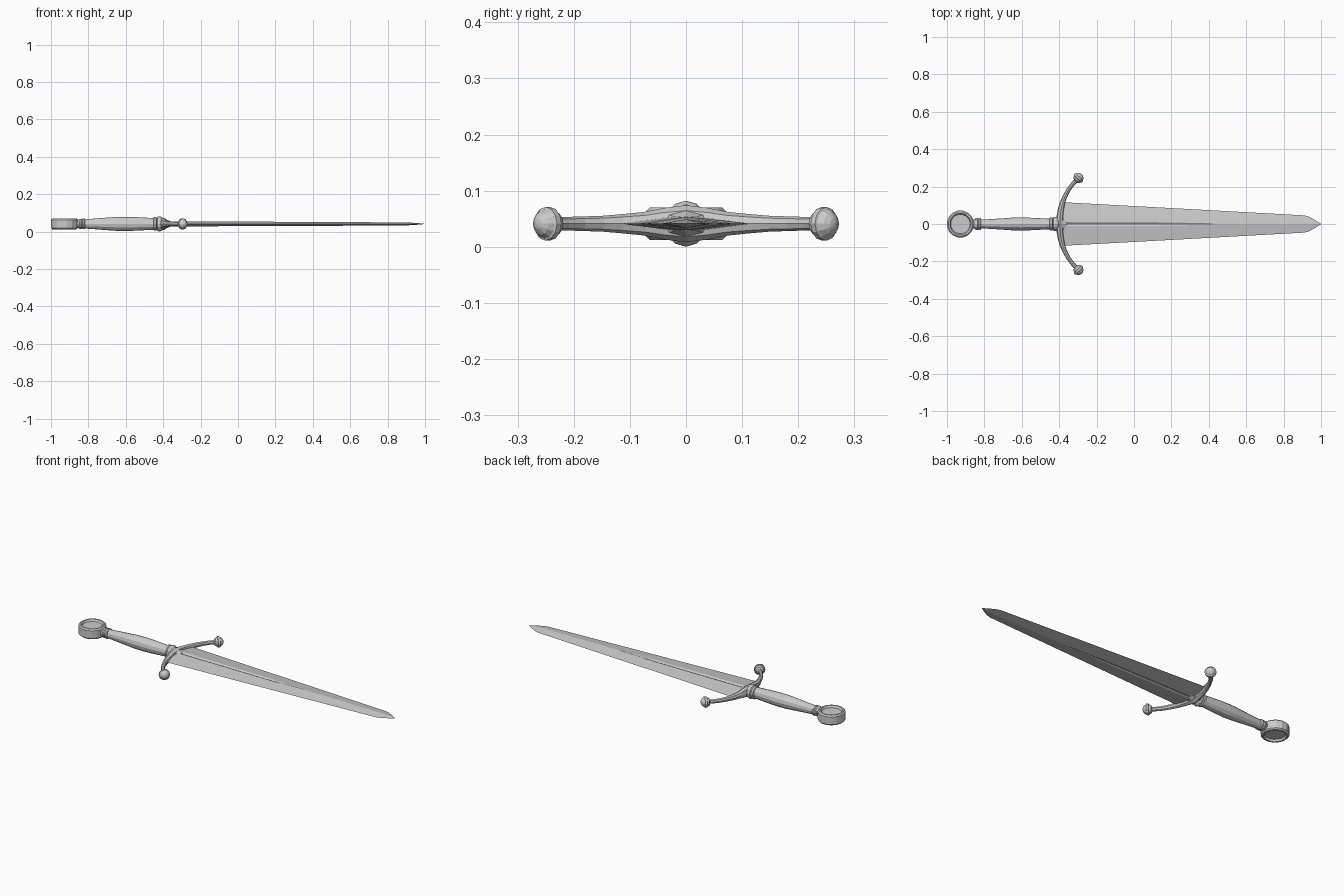
import bpy, math
from mathutils import Vector

if "Cube" in bpy.data.objects:
    bpy.data.objects.remove(bpy.data.objects["Cube"])

ZC = 0.041  # height of the sword's centre plane


def loft(name, rings):
    """Closed skin through rings of equal point count, capped at both ends."""
    n = len(rings[0])
    verts = [p for r in rings for p in r]
    faces = [tuple(range(n))[::-1], tuple(range(len(verts) - n, len(verts)))]
    for i in range(len(rings) - 1):
        for j in range(n):
            k = (j + 1) % n
            faces.append((i*n + j, i*n + k, (i+1)*n + k, (i+1)*n + j))
    me = bpy.data.meshes.new(name)
    me.from_pydata(verts, [], faces)
    me.validate()
    ob = bpy.data.objects.new(name, me)
    bpy.context.collection.objects.link(ob)
    bpy.context.view_layer.objects.active = ob
    ob.select_set(True)
    bpy.ops.object.mode_set(mode='EDIT')
    bpy.ops.mesh.select_all(action='SELECT')
    bpy.ops.mesh.remove_doubles(threshold=1e-5)
    bpy.ops.mesh.normals_make_consistent(inside=False)
    bpy.ops.object.mode_set(mode='OBJECT')
    ob.select_set(False)
    return ob


def oval(c, u, v, a, b, n, phase=0.0):
    """Ring of n points round c with radius a along u and b along v."""
    return [tuple(c + u*a*math.cos(t) + v*b*math.sin(t))
            for t in (2*math.pi*(i + phase)/n for i in range(n))]


X, Y, Z = Vector((1, 0, 0)), Vector((0, 1, 0)), Vector((0, 0, 1))


def turned(name, profile, n):
    """Oval-section part along x from (x, y radius, z radius)."""
    return loft(name, [oval(Vector((x, 0, ZC)), Y, Z, a, b, n) for x, a, b in profile])


def mirror_y(ob):
    m = ob.modifiers.new("mirror", 'MIRROR')
    m.use_axis = (False, True, False)


# Blade: edge, fuller lip and fuller floor at each station
def blade_ring(x, w, lip, t, floor):
    half = [(w, 0), (lip, t), (0, floor), (-lip, t)]
    pts = half + [(-w, 0), (-lip, -t), (0, -floor), (lip, -t)]
    return [(x, y, ZC + z) for y, z in pts]

loft("blade", [blade_ring(*s) for s in [
    (-0.39, 0.117, 0.012, 0.0135, 0.008),
    (0.20, 0.085, 0.009, 0.0115, 0.007),
    (0.42, 0.073, 0.003, 0.0108, 0.0108),
    (0.91, 0.046, 0.002, 0.0075, 0.0075),
    (0.935, 0.039, 0.002, 0.006, 0.006),
    (0.965, 0.023, 0.001, 0.004, 0.004),
    (1.0, 0.0008, 0.0002, 0.0004, 0.0004)]])

# Grip with swelling middle
turned("grip", [
    (-0.835, 0.023, 0.023), (-0.80, 0.024, 0.026), (-0.72, 0.029, 0.032),
    (-0.65, 0.034, 0.037), (-0.60, 0.035, 0.038), (-0.54, 0.033, 0.036),
    (-0.43, 0.027, 0.030)], 12)

# Ringed collars at both ends of the grip
turned("rear_collar", [
    (-0.865, 0.022, 0.020), (-0.850, 0.026, 0.024), (-0.845, 0.033, 0.027),
    (-0.838, 0.033, 0.027), (-0.834, 0.027, 0.024), (-0.830, 0.033, 0.028),
    (-0.822, 0.033, 0.028), (-0.818, 0.026, 0.024)], 12)
turned("front_collar", [
    (-0.452, 0.028, 0.030), (-0.449, 0.035, 0.036), (-0.438, 0.035, 0.036),
    (-0.434, 0.030, 0.031), (-0.430, 0.036, 0.038), (-0.420, 0.038, 0.041),
    (-0.412, 0.036, 0.039), (-0.405, 0.030, 0.034)], 12)

# Wheel pommel with chamfered rim and a recessed disc on both faces
pc = Vector((-0.928, 0, ZC))
wheel = [(0.052, 0.018), (0.058, 0.029), (0.066, 0.029), (0.073, 0.022)]
loft("pommel", [oval(pc + Z*h, X, Y, r, r, 16, 0.5) for r, h in
                [(r, -h) for r, h in wheel] + wheel[::-1]])

# Guard hub where the arms meet, tapering on to the blade
turned("guard_hub", [
    (-0.412, 0.040, 0.033), (-0.395, 0.058, 0.031),
    (-0.380, 0.042, 0.022), (-0.358, 0.012, 0.013)], 8)

# Curved guard arms: (x, y, in-plane radius, vertical radius)
path = [(-0.396, 0.0, 0.020, 0.033), (-0.395, 0.04, 0.019, 0.028),
        (-0.391, 0.075, 0.017, 0.021), (-0.382, 0.115, 0.014, 0.017),
        (-0.368, 0.150, 0.012, 0.014), (-0.349, 0.185, 0.011, 0.013),
        (-0.326, 0.215, 0.011, 0.012), (-0.300, 0.242, 0.011, 0.012)]
pts = [Vector((x, y, ZC)) for x, y, _, _ in path]
rings = []
for i, p in enumerate(pts):
    d = (pts[min(i+1, len(pts)-1)] - pts[max(i-1, 0)]).normalized()
    if i == 0:
        d = Y
    rings.append(oval(p, d.cross(Z), Z, path[i][2], path[i][3], 8))
mirror_y(loft("guard_arm", rings))

# Faceted button knobs on the arm ends
axis = Vector((0.68, 0.73, 0))
kc = Vector((-0.297, 0.246, ZC))
knob = [(-0.023, 0.012), (-0.018, 0.021), (-0.007, 0.026), (-0.005, 0.030),
        (0.006, 0.030), (0.008, 0.026), (0.018, 0.020), (0.025, 0.010), (0.027, 0.001)]
mirror_y(loft("guard_knob", [oval(kc + axis*s, axis.cross(Z), Z, r, r, 12) for s, r in knob]))
